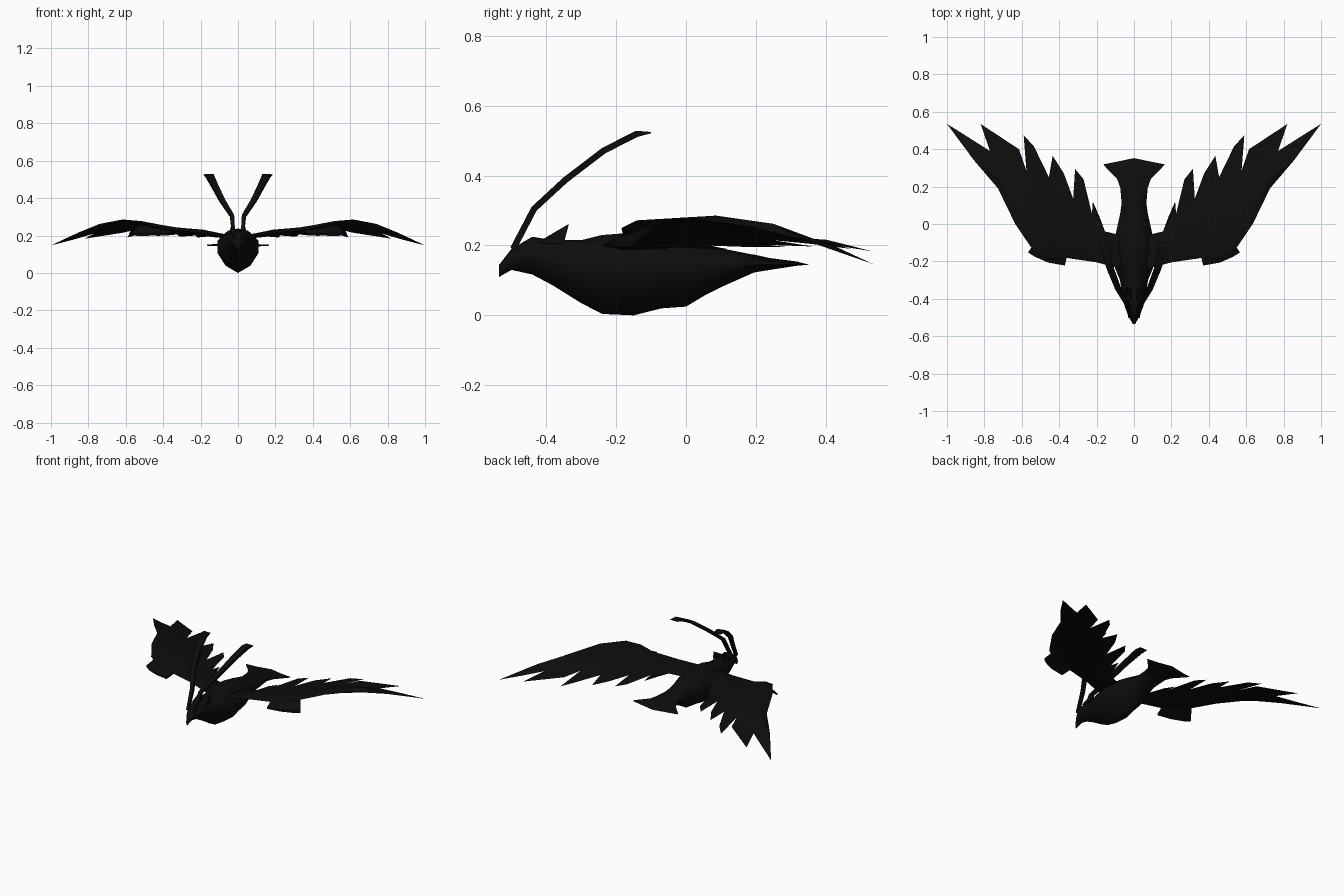
import bpy
import math
from mathutils import Vector

cube = bpy.data.objects.get("Cube")
if cube:
    bpy.data.objects.remove(cube, do_unlink=True)

COLOR = (0.004, 0.004, 0.004, 1.0)
black = bpy.data.materials.new("feather_black")
black.use_nodes = True
black.diffuse_color = COLOR
black.node_tree.nodes["Principled BSDF"].inputs["Base Color"].default_value = COLOR


def make_object(name, verts, faces, mirrored=False, angle=35):
    """Create a mesh part, optionally mirrored across the body."""
    mesh = bpy.data.meshes.new(name)
    mesh.from_pydata([tuple(v) for v in verts], [], faces)
    mesh.materials.append(black)
    obj = bpy.data.objects.new(name, mesh)
    bpy.context.collection.objects.link(obj)
    bpy.ops.object.select_all(action='DESELECT')
    obj.select_set(True)
    bpy.context.view_layer.objects.active = obj
    bpy.ops.object.mode_set(mode='EDIT')
    bpy.ops.mesh.select_all(action='SELECT')
    bpy.ops.mesh.normals_make_consistent(inside=False)
    bpy.ops.object.mode_set(mode='OBJECT')
    if mirrored:
        mod = obj.modifiers.new("mirror", 'MIRROR')
        mod.use_mirror_merge = False
        bpy.ops.object.modifier_apply(modifier=mod.name)
    bpy.ops.object.shade_smooth_by_angle(angle=math.radians(angle))
    return obj


def loft(name, rings, mirrored=False, angle=35):
    """Bridge equal-sized rings of points and cap both ends."""
    n = len(rings[0])
    verts = [p for ring in rings for p in ring]
    faces = [tuple(range(n)), tuple(range(len(verts) - n, len(verts)))]
    for r in range(len(rings) - 1):
        for i in range(n):
            j = (i + 1) % n
            faces.append((r * n + i, r * n + j, (r + 1) * n + j, (r + 1) * n + i))
    return make_object(name, verts, faces, mirrored, angle)


# Body: eight-sided sections given as y, half width, bottom, top
SECTIONS = [
    (-.535, .006, .11, .145), (-.5, .026, .13, .19), (-.44, .05, .117, .225),
    (-.38, .062, .085, .215), (-.3, .075, .035, .215), (-.24, .1, .004, .23),
    (-.15, .11, 0, .237), (-.07, .102, .02, .23), (0, .086, .025, .218),
    (.05, .075, .055, .205), (.11, .066, .085, .19), (.2, .074, .125, .172),
]
# Section shape as fractions of half width and height
SHAPE = [(0, 0), (.6, .16), (1, .45), (1, .72), (.5, .95),
         (0, 1), (-.5, .95), (-1, .72), (-1, .45), (-.6, .16)]


def section(y, w, low, high):
    return [Vector((w * a, y, low + (high - low) * b)) for a, b in SHAPE]


loft("body", [section(*s) for s in SECTIONS], angle=50)

# Tail: the body end flattened into a flared fan
fan = [section(.19, .072, .122, .175), section(.24, .09, .13, .164),
       section(.318, .165, .142, .154)]
fan.append([Vector((p.x * .98, .352 - abs(p.x) * .2, .145)) for p in fan[-1]])
loft("tail_fan", fan)

# Wing: chains of points running from root to tip
LEAD = [(.07, -.24, .2), (.2, -.205, .215), (.37, -.18, .23), (.46, -.185, .25),
        (.54, -.14, .272), (.635, 0, .28), (.727, .19, .253), (.855, .34, .215)]
NOTCH = [(.07, -.06, .19), (.155, -.04, .195), (.225, .055, .2), (.325, .135, .205),
         (.455, .25, .215), (.575, .285, .225), (.77, .39, .21), (.855, .34, .215)]
# Feathers: shoulder point and tip for each pair of notches
FEATHERS = [
    None,
    ((.185, .04, .195), (.22, .12, .19)),
    ((.27, .24, .198), (.315, .295, .195)),
    ((.375, .27, .203), (.435, .365, .197)),
    ((.535, .415, .205), (.59, .475, .19)),
    ((.615, .4, .215), (.82, .535, .183)),
    ((.88, .46, .178), (1, .535, .147)),
]
lead = [Vector(p) for p in LEAD]
notch = [Vector(p) for p in NOTCH]
ridge = [a.lerp(b, .3) + Vector((0, 0, .022 if 0 < i < 7 else .01))
         for i, (a, b) in enumerate(zip(lead, notch))]
ridge[-1] = lead[-1].copy()
under = [a.lerp(b, .3) - Vector((0, 0, .012)) for a, b in zip(lead, notch)]
under[-1] = lead[-1].copy()
n = len(lead)
loops = [lead, ridge, notch, under]
verts = [p for chain in loops for p in chain]
faces = []
for c in range(4):
    for i in range(n - 1):
        d = (c + 1) % 4
        faces.append((c * n + i, c * n + i + 1, d * n + i + 1, d * n + i))
faces.append((0, n, 2 * n, 3 * n))
make_object("wings", verts, faces, mirrored=True)

# Flight feathers: flat blades with a raised quill in the middle
verts, faces = [], []
for i, pair in enumerate(FEATHERS):
    if pair is None:
        continue
    rim = [notch[i], Vector(pair[0]), Vector(pair[1]), notch[i + 1]]
    middle = sum(rim, Vector()) / 4
    base = len(verts)
    verts += rim + [middle + Vector((0, 0, .008)), middle - Vector((0, 0, .004))]
    for k in range(4):
        a, b = base + k, base + (k + 1) % 4
        faces += [(a, b, base + 4), (b, a, base + 5)]
make_object("flight_feathers", verts, faces, mirrored=True)

# Small feather at the bend of each wing
outline = [(.35, -.14, .225), (.37, -.222, .2), (.46, -.206, .2), (.53, -.175, .198),
           (.567, -.152, .2), (.53, -.1, .245)]
loft("bend_feathers", [[Vector(p) for p in outline],
                       [Vector(p) + Vector((0, 0, .012)) for p in outline]], True)

# Two long curved plumes rising from the brow
PLUME = [(.022, -.495, .19), (.032, -.435, .305), (.085, -.345, .388),
         (.128, -.235, .472), (.152, -.14, .52), (.158, -.1, .523)]
path = [Vector(p) for p in PLUME]
rings = []
for i, p in enumerate(path):
    along = path[min(i + 1, len(path) - 1)] - path[max(i - 1, 0)]
    normal = Vector((0, -along.z, along.y)).normalized() * (.009 if i < 5 else .002)
    side = Vector((.008 + .0035 * i, 0, 0))
    rings.append([p - side - normal, p + side - normal, p + side + normal, p - side + normal])
loft("plumes", rings, mirrored=True)

# Short crest tufts behind the brow
make_object("crest_tufts",
            [(.01, -.42, .212), (.05, -.42, .205), (.045, -.35, .205),
             (.012, -.35, .21), (.034, -.335, .262)],
            [(0, 1, 2, 3), (0, 1, 4), (1, 2, 4), (2, 3, 4), (3, 0, 4)], mirrored=True)
